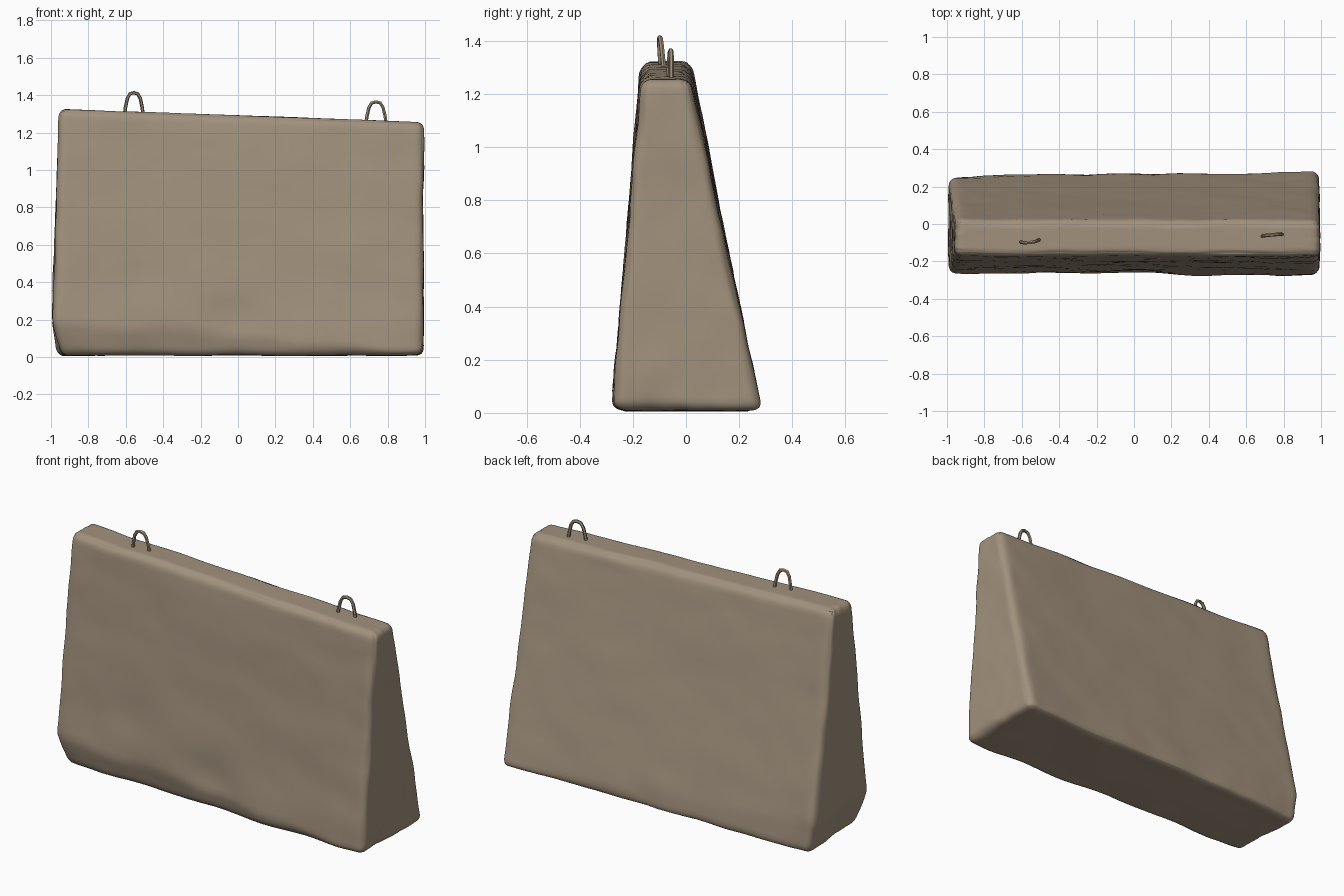
import bpy, bmesh, math
from mathutils import Vector, noise

if "Cube" in bpy.data.objects:
    bpy.data.objects.remove(bpy.data.objects["Cube"])

concrete = bpy.data.materials.new("weathered_concrete")
concrete.diffuse_color = (0.36, 0.285, 0.205, 1)
concrete.use_nodes = True
concrete.node_tree.nodes["Principled BSDF"].inputs["Base Color"].default_value = concrete.diffuse_color


def lerp(a, b, t):
    return a + (b - a) * t


def shape(p):
    """Turn a point of the unit cube (-1..1) into a point of the worn slab."""
    # spacing gets denser toward the edges
    u, v, w = (math.sin(c * math.pi / 2) for c in p)
    t = (w + 1) / 2
    y0, y1 = lerp(-0.278, -0.172, t), lerp(0.284, 0.018, t)
    half = Vector((1.0, (y1 - y0) / 2, 0.655))
    q = Vector((u * half.x, v * half.y, w * half.z))

    # rounded edges
    r = 0.042 + 0.012 * noise.noise(Vector((u * 4, v * 3, w * 3)))
    core = Vector([max(-h + r, min(h - r, c)) for c, h in zip(q, half)])
    d = q - core
    if d.length > 1e-6:
        q = core + d.normalized() * r

    # leaning ends and sloping top
    t = q.z / 1.31 + 0.5
    x = lerp(lerp(-1.0, 0.99, (q.x + 1) / 2), lerp(-0.955, 0.992, (q.x + 1) / 2), t)
    y = q.y + (y0 + y1) / 2
    z = 0.008 + t * (1.284 - 0.036 * x)

    # broken lower edges
    jag = noise.noise(Vector((x * 5, y * 6, 2.3)))
    crease = max(0.02, 0.105 - 0.08 * x + 0.035 * jag)
    if z < crease:
        cut = (crease - z) * 0.33
        if y < 0:
            y += cut * min(1, -y / 0.25)
        else:
            y -= 0.4 * cut * min(1, y / 0.25)
        x -= 0.8 * cut * (x ** 5 if x < 0 else 0.5 * x ** 5)

    # soft dents and small lumps
    front = max(0, -v) ** 3
    y += front * 0.018 * math.exp(-((x - 0.02) / 0.13) ** 2 - ((z - 0.2) / 0.12) ** 2)
    y += front * 0.012 * math.exp(-((x + 0.52) / 0.08) ** 2 - ((z - 0.4) / 0.09) ** 2)
    out = Vector((x, y, z))
    rough = 0.007 + 0.008 * max(0, 1 - z / 0.25)
    lump = noise.noise_vector(out * 3.5 + Vector((4, 1, 7))) * rough
    lump += noise.noise_vector(out * 9) * 0.004
    lump.z *= 0.4
    out += lump
    out.x = max(-1, min(1, out.x))
    out.z = max(0, out.z)
    return out


# concrete slab
bm = bmesh.new()
bmesh.ops.create_cube(bm, size=2)
bmesh.ops.subdivide_edges(bm, edges=bm.edges[:], cuts=37, use_grid_fill=True)
for vert in bm.verts:
    vert.co = shape(vert.co.copy())
for face in bm.faces:
    face.smooth = True
mesh = bpy.data.meshes.new("concrete_slab")
bm.to_mesh(mesh)
bm.free()
slab = bpy.data.objects.new("concrete_slab", mesh)
bpy.context.collection.objects.link(slab)
mesh.materials.append(concrete)


# wire lifting loops
def lifting_loop(name, x, y, base, width, lean, turn):
    curve = bpy.data.curves.new(name, 'CURVE')
    curve.dimensions = '3D'
    curve.bevel_depth = 0.0095
    curve.bevel_resolution = 1
    curve.use_fill_caps = True
    pts = [(-0.5, -0.03), (-0.42, 0.03), (-0.33, 0.075), (-0.2, 0.1), (0, 0.106),
           (0.2, 0.1), (0.33, 0.075), (0.42, 0.03), (0.5, -0.03)]
    spline = curve.splines.new('POLY')
    spline.points.add(len(pts) - 1)
    for sp, (a, h) in zip(spline.points, pts):
        sp.co = (x + a * width, y + a * turn + lean * h, base + h, 1)
    obj = bpy.data.objects.new(name, curve)
    bpy.context.collection.objects.link(obj)
    curve.materials.append(concrete)
    bpy.ops.object.select_all(action='DESELECT')
    obj.select_set(True)
    bpy.context.view_layer.objects.active = obj
    bpy.ops.object.convert(target='MESH')
    bpy.ops.object.shade_smooth_by_angle(angle=math.radians(50))


lifting_loop("left_lifting_loop", -0.557, -0.09, 1.307, 0.105, -0.08, 0.012)
lifting_loop("right_lifting_loop", 0.738, -0.06, 1.258, 0.115, 0.02, 0.01)
